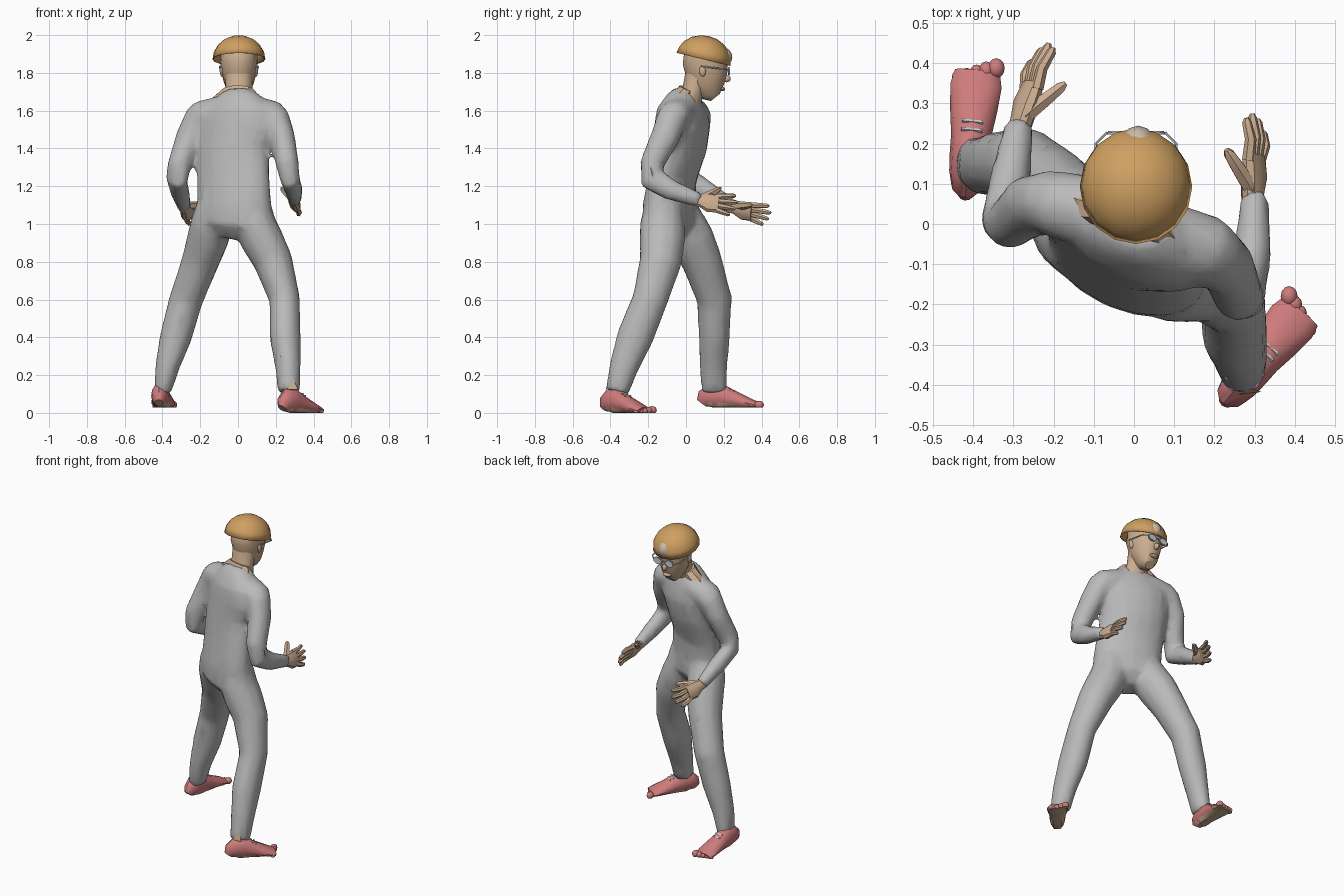
import bpy, bmesh, math
from mathutils import Vector, Matrix

if "Cube" in bpy.data.objects:
    bpy.data.objects.remove(bpy.data.objects["Cube"])


def material(name, r, g, b):
    m = bpy.data.materials.new(name)
    m.use_nodes = True
    m.diffuse_color = (r, g, b, 1)
    m.node_tree.nodes["Principled BSDF"].inputs["Base Color"].default_value = (r, g, b, 1)
    return m


SUIT = material("suit_grey", .49, .49, .49)
SKIN = material("skin_tan", .6, .42, .28)
BROW = material("forehead_pale", .6, .49, .39)
SOCK = material("sock_red", .62, .2, .2)
CAP = material("cap_ochre", .62, .35, .12)
PALE = material("pale_glass", .6, .64, .68)
parts = []
X, Z = Vector((1, 0, 0)), Vector((0, 0, 1))


def finish(name, bm, *mats):
    bmesh.ops.recalc_face_normals(bm, faces=bm.faces)
    mesh = bpy.data.meshes.new(name)
    bm.to_mesh(mesh)
    bm.free()
    for m in mats:
        mesh.materials.append(m)
    ob = bpy.data.objects.new(name, mesh)
    bpy.context.collection.objects.link(ob)
    parts.append(ob)
    return ob


def loft(bm, rings, side, sides=12):
    """Elliptical rings (x, y, z, half width, half depth) skinned along a path."""
    pts = [Vector(r[:3]) for r in rings]
    loops = []
    for i, r in enumerate(rings):
        t = (pts[min(i + 1, len(pts) - 1)] - pts[max(i - 1, 0)]).normalized()
        s = Vector(side)
        s = (s - t * s.dot(t)).normalized()
        u = t.cross(s)
        angles = [math.tau * k / sides for k in range(sides)]
        loops.append([bm.verts.new(pts[i] + s * r[3] * math.cos(a) + u * r[4] * math.sin(a))
                      for a in angles])
    for a, b in zip(loops, loops[1:]):
        for k in range(sides):
            n = (k + 1) % sides
            bm.faces.new((a[k], a[n], b[n], b[k]))
    bm.faces.new(loops[0])
    bm.faces.new(loops[-1])


def tube(name, rings, side, mat, sides=12):
    bm = bmesh.new()
    loft(bm, rings, side, sides)
    return finish(name, bm, mat)


def ball(bm, centre, size):
    mat = Matrix.Translation(centre) @ Matrix.Diagonal((*size, 1))
    bmesh.ops.create_uvsphere(bm, u_segments=12, v_segments=8, radius=1, matrix=mat)


# Suit: twisted torso and shoulder yoke
bm = bmesh.new()
loft(bm, [
    (-.03, -.08, .925, .09, .06), (-.02, -.09, 1, .21, .125), (-.02, -.09, 1.1, .21, .12),
    (-.025, -.07, 1.25, .205, .108), (-.025, -.03, 1.4, .205, .125), (0, -.02, 1.52, .23, .128),
    (0, -.02, 1.6, .21, .115), (0, -.005, 1.66, .135, .092), (0, .01, 1.7, .085, .068)],
    (.91, -.41, 0), 16)
loft(bm, [(-.25, .055, 1.54, .06, .06), (-.2, .05, 1.57, .082, .085), (-.1, .03, 1.595, .082, .09),
          (.1, -.04, 1.595, .082, .09), (.19, -.065, 1.57, .082, .085),
          (.235, -.085, 1.54, .06, .06)], Z)
# Suit: legs in a wide stride
loft(bm, [
    (-.12, -.05, 1.1, .1, .1), (-.14, -.015, 1, .112, .12), (-.16, .03, .92, .112, .122),
    (-.2, .085, .8, .1, .108), (-.275, .15, .6, .09, .094), (-.33, .15, .4, .086, .083),
    (-.375, .145, .24, .064, .074), (-.4, .15, .11, .046, .068)], X)
loft(bm, [
    (.075, -.12, 1.1, .1, .1), (.09, -.125, 1, .112, .12), (.125, -.125, .92, .115, .122),
    (.187, -.135, .8, .104, .112), (.247, -.19, .6, .082, .095), (.25, -.27, .4, .083, .098),
    (.265, -.33, .24, .068, .078), (.27, -.365, .11, .06, .062)], X)
# Suit: bent arms
loft(bm, [
    (-.2, .055, 1.57, .08, .082), (-.26, .045, 1.46, .068, .078), (-.31, 0, 1.31, .065, .063),
    (-.325, 0, 1.24, .054, .073), (-.31, .1, 1.18, .053, .056), (-.285, .25, 1.09, .037, .039)],
    (.8, .5, 0))
loft(bm, [
    (.19, -.07, 1.57, .08, .082), (.235, -.11, 1.46, .068, .078), (.26, -.18, 1.32, .063, .065),
    (.275, -.18, 1.24, .053, .073), (.295, -.08, 1.18, .048, .056), (.3, .075, 1.125, .036, .038)],
    X)
suit = finish("suit", bm, SUIT)
fuse = suit.modifiers.new("fuse", "REMESH")
fuse.mode = "VOXEL"
fuse.voxel_size = .016
fuse.use_smooth_shade = True
relax = suit.modifiers.new("relax", "SMOOTH")
relax.iterations = 5
facets = suit.modifiers.new("facets", "DECIMATE")
facets.ratio = .2


def hand(name, wrist, tip, thumb_tip, lean):
    """Leaning palm, four spread curling fingers and an inward thumb."""
    w, e, th = Vector(wrist), Vector(tip), Vector(thumb_tip)
    d = e - w
    up = Vector((lean, 0, 1)).normalized()
    bm = bmesh.new()
    loft(bm, [(*(w + d * t - up * drop), a, b) for t, drop, a, b in
              ((-.1, 0, .03, .026), (.08, 0, .036, .028), (.28, .008, .053, .03),
               (.52, .008, .05, .022))], up, 10)
    for k, reach in enumerate((.8, .94, 1, .95)):
        rise = up * ((k - 1.5) * .025 - .006)
        a, b = w + d * .46 + rise, w + d * reach + rise * 1.5
        mid = a.lerp(b, .5) - X * lean * .02
        loft(bm, [(*a, .016, .016), (*mid, .0145, .0145),
                  (*a.lerp(b, .9), .012, .012), (*b, .006, .006)], up, 6)
    root = w + d * .14 + up * .012
    loft(bm, [(*root, .026, .022), (*root.lerp(th, .5), .021, .019),
              (*root.lerp(th, .88), .015, .015), (*th, .007, .007)], Z, 6)
    finish(name, bm, SKIN)


hand("right_hand", (-.285, .24, 1.09), (-.215, .45, 1.05), (-.17, .35, 1.1), .4)
hand("left_hand", (.295, .06, 1.125), (.298, .275, 1.105), (.23, .185, 1.19), -.4)


def foot(name, heel, toe, base, inner):
    """Sock with rounded toes, bare sole and two pale bands over the instep."""
    h, e = Vector((*heel, base)), Vector((*toe, base))
    d = e - h
    side = d.cross(Z).normalized()
    bm = bmesh.new()
    profile = ((-.06, .022, .06), (-.01, .038, .1), (.1, .046, .135), (.25, .049, .138),
               (.4, .05, .112), (.62, .059, .08), (.82, .064, .052), (.94, .056, .036))
    loft(bm, [(*(h + d * t + Z * tall / 2), wide, tall / 2) for t, wide, tall in profile], side)
    for k in range(5):
        big = .021 - .0022 * k
        at = e + side * inner * (.046 - .024 * k) - d * (.02 + .026 * k) + Z * big
        ball(bm, at, (big, big * 1.2, big))
    for v in bm.verts:
        v.co.z = max(v.co.z, base + .006)
    ob = finish(name, bm, SOCK, SKIN)
    for f in ob.data.polygons:
        f.material_index = int(f.normal.z < -.6)
    for k, t in enumerate((.45, .52)):
        c = h + d * t + Z * (.106 - k * .011)
        tube(f"{name}_band_{k + 1}", [(*(c - side * .026), .005, .005),
                                      (*(c + side * .026), .005, .005)], Z, PALE, 4)


foot("right_foot", (-.417, .1), (-.388, .398), .022, 1)
foot("left_foot", (.245, -.42), (.425, -.205), -.006, -1)

# Bare patch behind the left ankle
bm = bmesh.new()
bm.faces.new([bm.verts.new(p) for p in ((.262, -.424, .125), (.318, -.418, .125), (.288, -.408, .19))])
finish("ankle_patch", bm, SKIN)

# Bare collar, neck and head
tube("collar", [(-.01, 0, 1.62, .185, .05), (-.005, 0, 1.665, .145, .06),
                (0, .02, 1.712, .085, .055)], (.91, -.41, 0), SKIN, 10)
tube("neck", [(.005, .02, 1.65, .085, .06), (.005, .04, 1.71, .07, .06),
              (.005, .07, 1.82, .075, .068)], X, SKIN)
bm = bmesh.new()
skull = ((.155, 1.67, .03, .03), (.135, 1.695, .058, .068), (.115, 1.75, .08, .1),
         (.11, 1.8, .092, .112), (.1, 1.86, .1, .118), (.095, 1.92, .095, .105),
         (.09, 1.97, .05, .055))
loft(bm, [(.005, y, z, a, b) for y, z, a, b in skull], X, 16)
for s in (-1, 1):
    ball(bm, (.005 + s * .09, .088, 1.81), (.012, .018, .03))
ball(bm, (.005, .215, 1.77), (.015, .022, .02))
ball(bm, (.005, .19, 1.715), (.03, .018, .012))
finish("head", bm, SKIN)

# Forehead showing through the front of the cap
bm = bmesh.new()
ball(bm, (.01, .192, 1.883), (.046, .053, .053))
finish("forehead", bm, BROW)

# Tilted open bowl cap
bm = bmesh.new()
bmesh.ops.create_uvsphere(bm, u_segments=16, v_segments=10, radius=1)
bmesh.ops.delete(bm, geom=[v for v in bm.verts if v.co.z < -.01], context="VERTS")
bm.transform(Matrix.Translation((.005, .093, 1.872)) @ Matrix.Rotation(-.24, 4, "X")
             @ Matrix.Diagonal((.14, .147, .126, 1)))
cap = finish("cap", bm, CAP)
shell = cap.modifiers.new("shell", "SOLIDIFY")
shell.thickness = .004

# Glasses: lens plates, rims, bridge and temples
for s, label in ((-1, "right"), (1, "left")):
    x = .005 + s * .042
    for part, r, y, mat in (("lens", .028, .229, PALE), ("rim", .032, .226, SUIT)):
        tube(f"{label}_{part}", [(x, y - .003, 1.81, r, r * .7), (x, y + .003, 1.81, r, r * .7)],
             X, mat)
    tube(f"{label}_temple", [(x + s * .03, .228, 1.815, .004, .004),
                             (x + s * .058, .2, 1.82, .004, .004),
                             (x + s * .06, .08, 1.835, .004, .004)], Z, PALE, 6)
tube("glasses_bridge", [(-.01, .23, 1.815, .004, .004), (.02, .23, 1.815, .004, .004)], Z, PALE, 6)

# Soft shading with crisp creases
bpy.ops.object.select_all(action="DESELECT")
for ob in parts:
    ob.select_set(True)
bpy.context.view_layer.objects.active = suit
bpy.ops.object.shade_smooth_by_angle(angle=math.radians(35))
